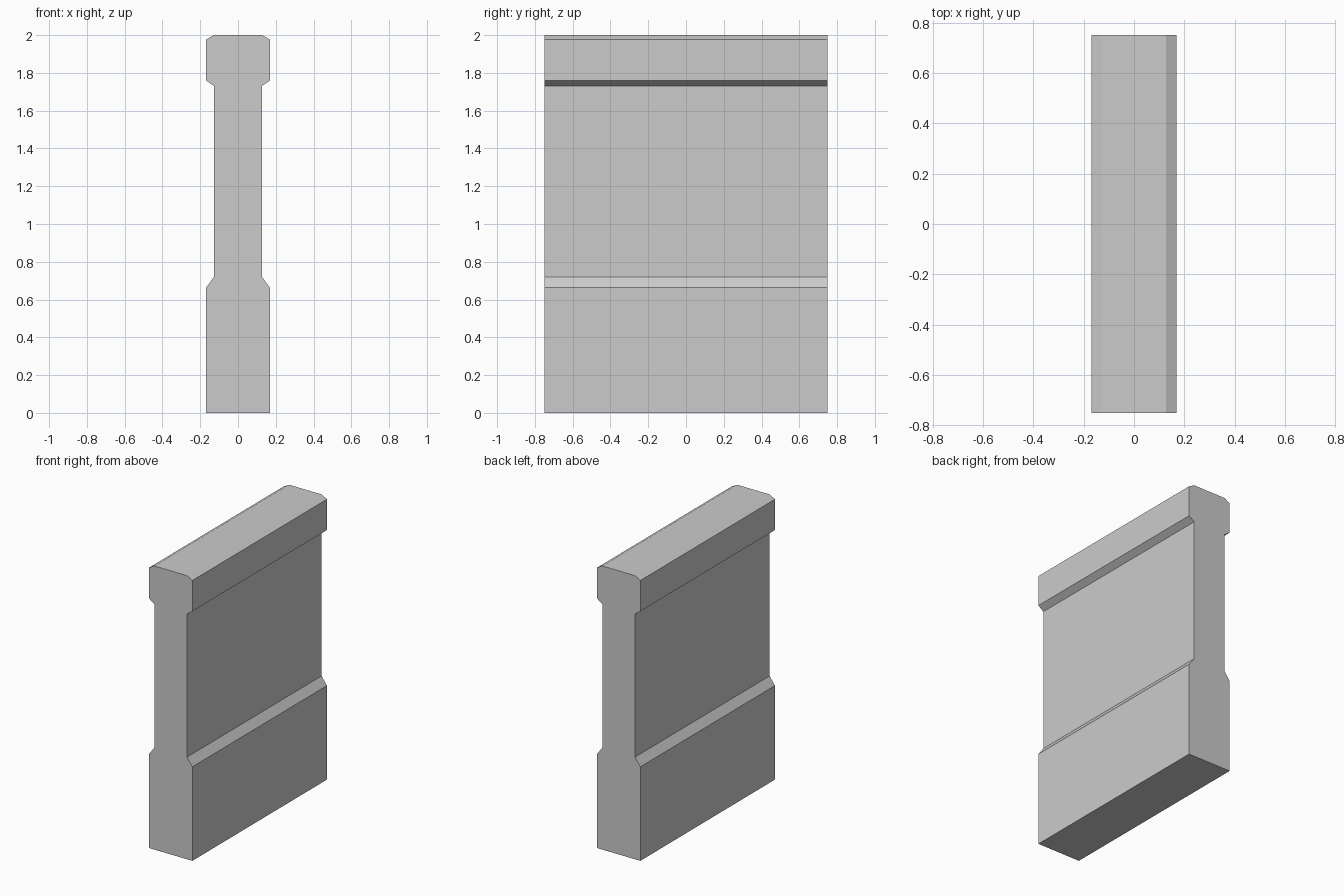
import bpy, bmesh

if "Cube" in bpy.data.objects:
    bpy.data.objects.remove(bpy.data.objects["Cube"])

HALF_LENGTH = 0.75

# Right half of the wall cross-section (x, z), from bottom to top
half = [(0.169, 0.0), (0.169, 0.663), (0.127, 0.72), (0.127, 1.73),
        (0.169, 1.76), (0.169, 1.977), (0.127, 2.0)]
profile = half + [(-x, z) for x, z in reversed(half)]

# Parapet wall: mirrored profile extruded along y
bm = bmesh.new()
face = bm.faces.new([bm.verts.new((x, -HALF_LENGTH, z)) for x, z in profile])
result = bmesh.ops.extrude_face_region(bm, geom=[face], use_keep_orig=True)
moved = [v for v in result["geom"] if isinstance(v, bmesh.types.BMVert)]
bmesh.ops.translate(bm, verts=moved, vec=(0, 2 * HALF_LENGTH, 0))
bmesh.ops.recalc_face_normals(bm, faces=bm.faces)

mesh = bpy.data.meshes.new("parapet_wall")
bm.to_mesh(mesh)
bm.free()
wall = bpy.data.objects.new("parapet_wall", mesh)
bpy.context.collection.objects.link(wall)
